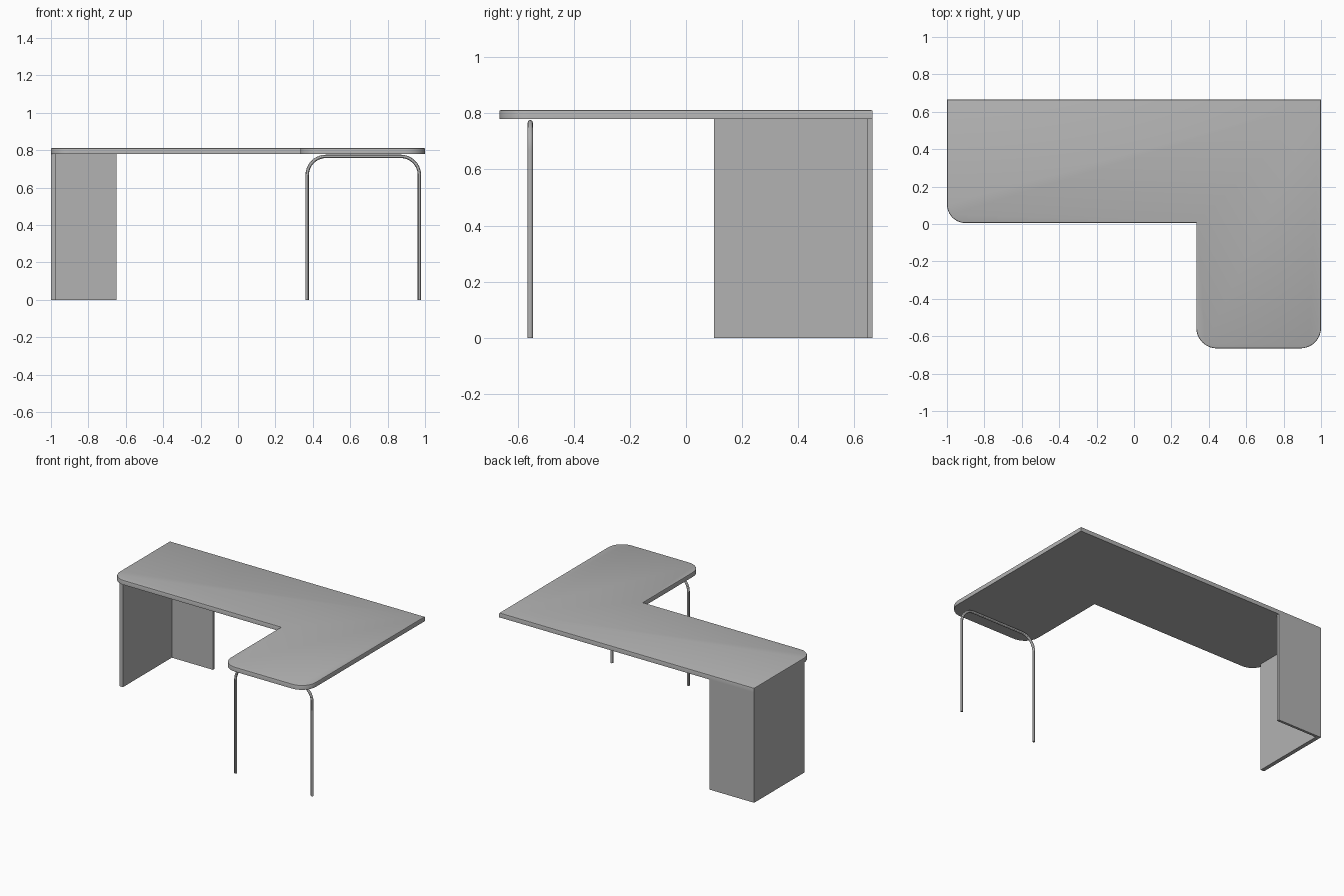
import bpy, bmesh, math

if "Cube" in bpy.data.objects:
    bpy.data.objects.remove(bpy.data.objects["Cube"])

grey = bpy.data.materials.new("plain grey")
grey.diffuse_color = (0.45, 0.45, 0.45, 1)
grey.use_nodes = True
grey.node_tree.nodes["Principled BSDF"].inputs["Base Color"].default_value = grey.diffuse_color


def arc(cx, cy, r, a0, a1, n=10):
    """Points on an arc, angles in degrees."""
    return [(cx + r * math.cos(math.radians(a0 + (a1 - a0) * i / n)),
             cy + r * math.sin(math.radians(a0 + (a1 - a0) * i / n)))
            for i in range(n + 1)]


def slab(name, outline, z0, z1, top_bevel=0):
    """Extrude a counter-clockwise outline from z0 to z1, softening the top rim."""
    bm = bmesh.new()
    face = bm.faces.new([bm.verts.new((x, y, z0)) for x, y in outline])
    ext = bmesh.ops.extrude_face_region(bm, geom=[face], use_keep_orig=True)["geom"]
    for v in ext:
        if isinstance(v, bmesh.types.BMVert):
            v.co.z = z1
    bmesh.ops.recalc_face_normals(bm, faces=bm.faces[:])
    if top_bevel:
        rim = [e for e in bm.edges if all(abs(v.co.z - z1) < 1e-5 for v in e.verts)]
        bmesh.ops.bevel(bm, geom=rim, offset=top_bevel, segments=2,
                        profile=0.5, affect='EDGES')
    me = bpy.data.meshes.new(name)
    bm.to_mesh(me)
    bm.free()
    ob = bpy.data.objects.new(name, me)
    bpy.context.collection.objects.link(ob)
    me.materials.append(grey)
    return ob


def smooth(ob):
    bpy.ops.object.select_all(action='DESELECT')
    ob.select_set(True)
    bpy.context.view_layer.objects.active = ob
    bpy.ops.object.shade_smooth_by_angle(angle=math.radians(30))


def rect(x0, y0, x1, y1):
    return [(x0, y0), (x1, y0), (x1, y1), (x0, y1)]


# L-shaped desktop with rounded front corners
B = 0.665
outline = ([(1, B), (-1, B)]
           + arc(-0.9, 0.105, 0.1, 180, 270)
           + [(0.333, 0.005)]
           + arc(0.443, -B + 0.11, 0.11, 180, 270)
           + arc(0.89, -B + 0.11, 0.11, 270, 360))
smooth(slab("desktop", outline, 0.78, 0.812, 0.006))

# Corner support made of two upright panels
slab("side_panel", rect(-1, 0.1, -0.972, 0.647), 0, 0.78)
slab("back_panel", rect(-1, 0.647, -0.65, B), 0, 0.78)

# Bent tube leg frame
R = 0.009
path = ([(0.37, 0)] + arc(0.47, 0.667, 0.1, 180, 90)
        + arc(0.87, 0.667, 0.1, 90, 0) + [(0.97, 0)])
cu = bpy.data.curves.new("tube_leg", 'CURVE')
cu.dimensions = '3D'
cu.bevel_depth = R
cu.bevel_resolution = 4
cu.use_fill_caps = True
sp = cu.splines.new('POLY')
sp.points.add(len(path) - 1)
for p, (x, z) in zip(sp.points, path):
    p.co = (x, -0.555, z, 1)
cu.materials.append(grey)
leg = bpy.data.objects.new("tube_leg", cu)
bpy.context.collection.objects.link(leg)
bpy.ops.object.select_all(action='DESELECT')
leg.select_set(True)
bpy.context.view_layer.objects.active = leg
bpy.ops.object.convert(target='MESH')
smooth(bpy.context.view_layer.objects.active)
